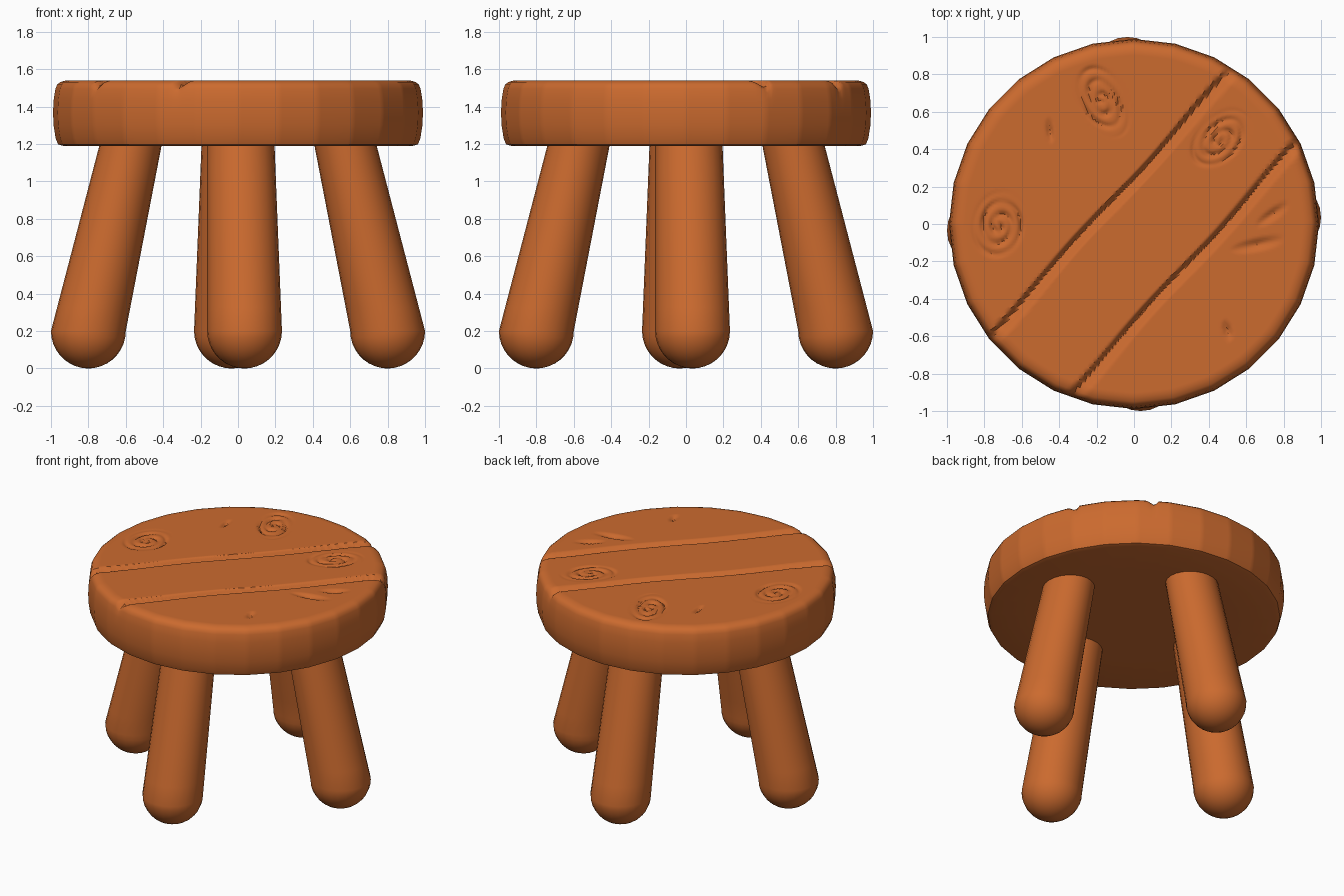
import bpy, bmesh, math
from mathutils import Vector

if "Cube" in bpy.data.objects:
    bpy.data.objects.remove(bpy.data.objects["Cube"])

wood = bpy.data.materials.new("orange wood")
wood.diffuse_color = (0.60, 0.145, 0.028, 1)
wood.use_nodes = True
wood.node_tree.nodes["Principled BSDF"].inputs["Base Color"].default_value = wood.diffuse_color
TOP = 1.54


def loft(name, rings, angle):
    """Skin a list of equal-length closed rings and cap both ends."""
    bm = bmesh.new()
    rows = [[bm.verts.new(p) for p in ring] for ring in rings]
    n = len(rows[0])
    for a, b in zip(rows, rows[1:]):
        for i in range(n):
            j = (i + 1) % n
            bm.faces.new((a[i], a[j], b[j], b[i]))
    bm.faces.new(rows[0][::-1])
    bm.faces.new(rows[-1])
    bmesh.ops.recalc_face_normals(bm, faces=bm.faces)
    mesh = bpy.data.meshes.new(name)
    bm.to_mesh(mesh)
    bm.free()
    ob = bpy.data.objects.new(name, mesh)
    bpy.context.collection.objects.link(ob)
    mesh.materials.append(wood)
    bpy.ops.object.select_all(action='DESELECT')
    ob.select_set(True)
    bpy.context.view_layer.objects.active = ob
    bpy.ops.object.shade_smooth_by_angle(angle=math.radians(angle))
    return ob


# carvings: plank grooves (end points), knots and nicks (x, y, long, short, tilt)
grooves = [((-0.77, -0.60), (0.52, 0.82)), ((-0.34, -0.91), (0.87, 0.43))]
knots = [(-0.72, -0.01, 0.19, 0.155, 80), (-0.17, 0.66, 0.22, 0.13, -62),
         (0.46, 0.45, 0.20, 0.13, 45)]
nicks = [(0.66, -0.11, 0.15, 0.035, 12), (0.74, 0.05, 0.11, 0.03, 35),
         (0.50, -0.57, 0.06, 0.025, 110), (-0.45, 0.50, 0.07, 0.02, 100)]


def local(x, y, cx, cy, a, b, tilt):
    t = math.radians(tilt)
    dx, dy = x - cx, y - cy
    return ((dx * math.cos(t) + dy * math.sin(t)) / a,
            (dy * math.cos(t) - dx * math.sin(t)) / b)


def carve(x, y):
    d = 0.0
    for p, q in grooves:
        p, q = Vector(p), Vector(q)
        u = (q - p).normalized()
        s = u.x * (y - p.y) - u.y * (x - p.x)
        s += 0.008 * math.sin(4 * (x + y))
        w = 0.05 if s < 0 else 0.022
        d = max(d, 0.034 * max(0, 1 - abs(s) / w))
    for k in knots:
        u, v = local(x, y, *k)
        r, a = math.hypot(u, v), math.atan2(v, u)
        if r < 1:
            wave = 0.5 + 0.5 * math.cos(2 * math.pi * 3 * r + a)
            gap = 0.65 + 0.35 * math.sin(3 * a + 7 * r)
            d = max(d, 0.016 * wave ** 2 * gap * min(1, 4 * (1 - r)))
    for k in nicks:
        u, v = local(x, y, *k)
        d = max(d, 0.02 * max(0, 1 - math.hypot(u, v)))
    return d


# seat: rounded slab with a slightly hewn outline and carved top
SEG, SIDES = 336, 28
profile = [(0.60, 1.19), (0.935, 1.19), (0.962, 1.198), (0.975, 1.23), (0.986, 1.30),
           (0.989, 1.37), (0.985, 1.44), (0.976, 1.495), (0.967, 1.517),
           (0.95, 1.531), (0.925, 1.538)]
profile += [(0.91 - 0.91 * i / 105, TOP) for i in range(105)]
rings = []
for r, z in profile:
    ring = []
    for i in range(SEG):
        t = 2 * math.pi * i / SEG
        step = 2 * math.pi / SIDES
        facet = math.cos(step / 2) / math.cos(t % step - step / 2)
        hewn = r * (1 + (facet - 1) * (r / 0.99) ** 4)
        x, y = hewn * math.cos(t), hewn * math.sin(t)
        weight = max(0, min(1, (z - 1.44) / 0.08))
        ring.append((x, y, z - weight * carve(x, y)))
    rings.append(ring)
loft("seat", rings, 40)

# legs: splayed, tapering, with round feet; four turned around the centre
FOOT, HEAD = Vector((0.035, -0.80, 0.20)), Vector((0.015, -0.573, 1.20))
leg_rings = []
for i in range(1, 9):
    a = math.pi / 2 * i / 9
    leg_rings.append((FOOT.x, FOOT.y, 0.20 - 0.20 * math.cos(a), 0.2 * math.sin(a), 0.2 * math.sin(a)))
for i in range(9):
    f = i / 8
    c = FOOT.lerp(HEAD, f)
    leg_rings.append((c.x, c.y, c.z, 0.2 - 0.02 * f, 0.2 - 0.034 * f))
leg_rings.insert(0, (FOOT.x, FOOT.y, 0.0, 0.01, 0.01))
for k, name in enumerate(("front_leg", "right_leg", "back_leg", "left_leg")):
    co, si = math.cos(k * math.pi / 2), math.sin(k * math.pi / 2)
    rings = []
    for cx, cy, z, rx, ry in leg_rings:
        ring = []
        for i in range(24):
            t = 2 * math.pi * i / 24
            x, y = cx + rx * math.cos(t), cy + ry * math.sin(t)
            ring.append((round(co * x - si * y, 5), round(si * x + co * y, 5), z))
        rings.append(ring)
    loft(name, rings, 50)
